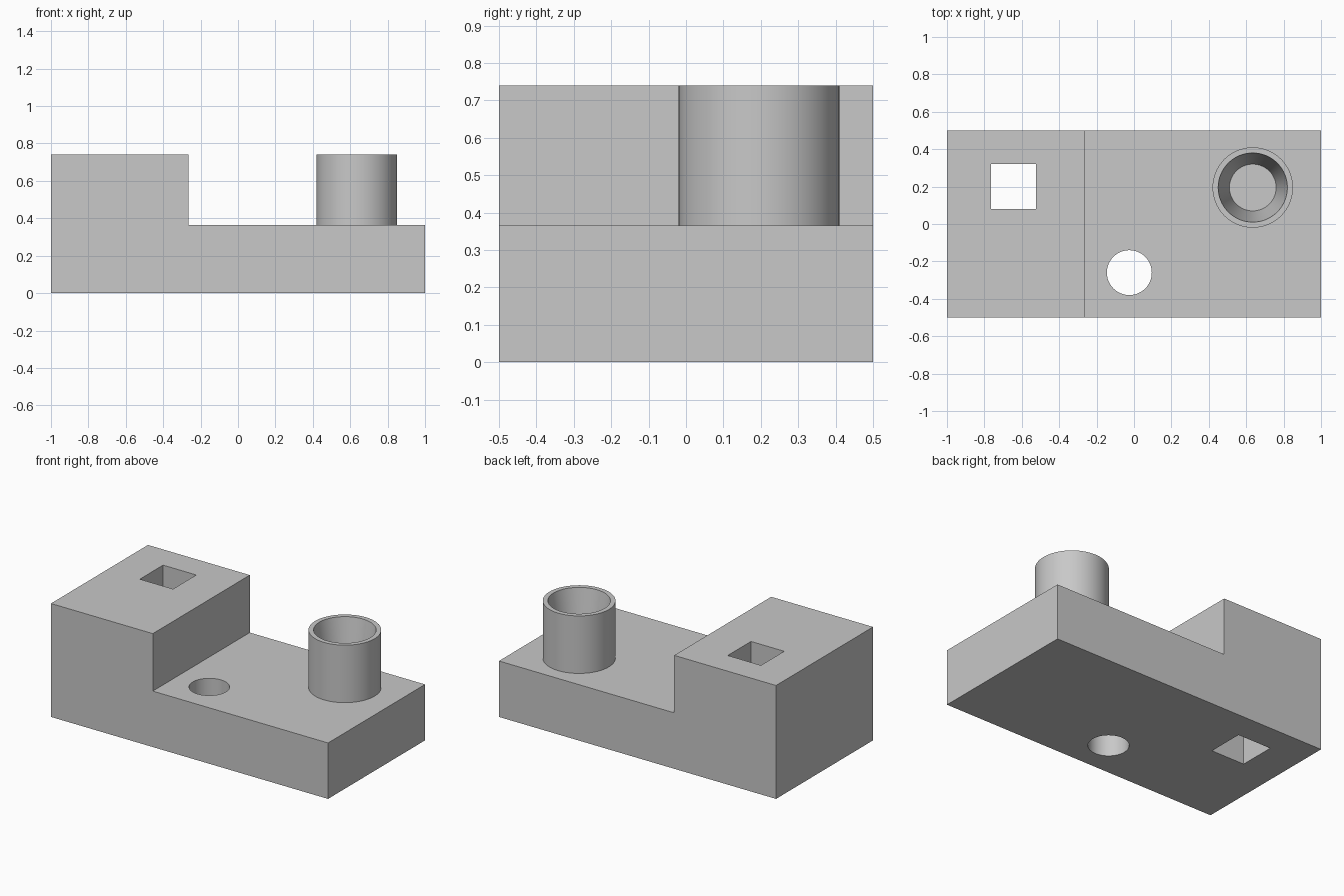
import bpy, bmesh, math
from mathutils import Vector, Matrix

if "Cube" in bpy.data.objects:
    bpy.data.objects.remove(bpy.data.objects["Cube"])

GREY = (0.58, 0.58, 0.58, 1)
grey = bpy.data.materials.new("plain_grey")
grey.use_nodes = True
grey.diffuse_color = GREY
grey.node_tree.nodes["Principled BSDF"].inputs["Base Color"].default_value = GREY


def finish(bm, name):
    bmesh.ops.recalc_face_normals(bm, faces=bm.faces)
    mesh = bpy.data.meshes.new(name)
    bm.to_mesh(mesh)
    bm.free()
    obj = bpy.data.objects.new(name, mesh)
    bpy.context.collection.objects.link(obj)
    mesh.materials.append(grey)
    return obj


def activate(obj):
    bpy.ops.object.select_all(action='DESELECT')
    obj.select_set(True)
    bpy.context.view_layer.objects.active = obj


def prism(name, points, axis, low, high):
    """Extrude a closed outline from low to high along y or z."""
    bm = bmesh.new()
    place = (lambda a, b: (a, low, b)) if axis == 'y' else (lambda a, b: (a, b, low))
    face = bm.faces.new([bm.verts.new(place(a, b)) for a, b in points])
    grown = bmesh.ops.extrude_face_region(bm, geom=[face])["geom"]
    shift = Vector((0, high - low, 0) if axis == 'y' else (0, 0, high - low))
    bmesh.ops.translate(bm, vec=shift, verts=[v for v in grown if isinstance(v, bmesh.types.BMVert)])
    return finish(bm, name)


def polygon(x, y, radius, sides, turn=0):
    angles = [turn + math.tau * i / sides for i in range(sides)]
    return [(x + radius * math.cos(a), y + radius * math.sin(a)) for a in angles]


step, deck, top = -0.265, 0.365, 0.74

# Stepped block, one side profile extruded front to back
block = prism("stepped_block",
              [(-1, 0), (1, 0), (1, deck), (step, deck), (step, top), (-1, top)],
              'y', -0.5, 0.5)

# Square and round holes right through the block
cutters = [
    prism("square_hole_cutter", polygon(-0.645, 0.2, 0.12 * math.sqrt(2), 4, math.pi / 4), 'z', -0.2, 1),
    prism("round_hole_cutter", polygon(-0.025, -0.26, 0.12, 64), 'z', -0.2, 1),
]
for cutter in cutters:
    cutter.hide_render = True
    cut = block.modifiers.new("hole", 'BOOLEAN')
    cut.operation, cut.solver, cut.object = 'DIFFERENCE', 'EXACT', cutter
    activate(block)
    bpy.ops.object.modifier_apply(modifier=cut.name)
    bpy.data.objects.remove(cutter)

# Round cup on the deck, with a bore that narrows towards the deck
bm = bmesh.new()
profile = [(0.215, deck), (0.215, top), (0.185, top), (0.125, deck)]
verts = [bm.verts.new((r, 0, z)) for r, z in profile]
edges = [bm.edges.new(pair) for pair in zip(verts, verts[1:])]
bmesh.ops.spin(bm, geom=verts + edges, cent=(0, 0, 0), axis=(0, 0, 1),
               angle=math.tau, steps=64, use_merge=True)
bmesh.ops.remove_doubles(bm, verts=bm.verts, dist=0.0001)
bmesh.ops.transform(bm, matrix=Matrix.Translation((0.635, 0.195, 0)), verts=bm.verts)
bmesh.ops.recalc_face_normals(bm, faces=bm.faces)
# The rim must face up
rim = max(bm.faces, key=lambda f: f.calc_center_median().z)
if rim.normal.z < 0:
    bmesh.ops.reverse_faces(bm, faces=bm.faces)
cup = finish(bm, "tapered_cup")

for obj in (block, cup):
    activate(obj)
    bpy.ops.object.shade_smooth_by_angle(angle=math.radians(30))
